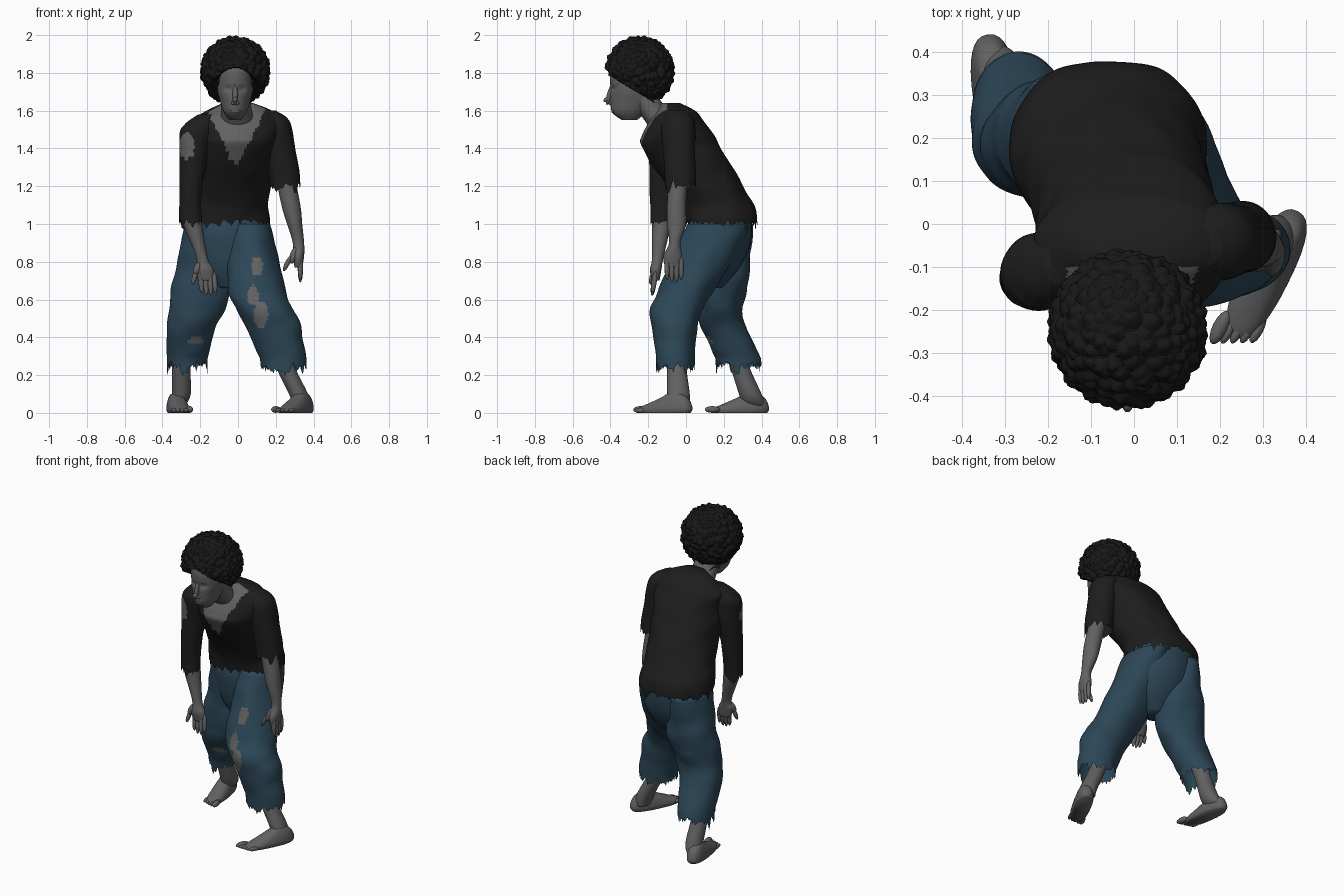
import bpy, bmesh, math, random
from mathutils import Vector, Matrix, noise

random.seed(4)
if "Cube" in bpy.data.objects:
    bpy.data.objects.remove(bpy.data.objects["Cube"], do_unlink=True)


def material(name, *colour):
    mat = bpy.data.materials.new(name)
    mat.use_nodes = True
    mat.diffuse_color = (*colour, 1)
    bsdf = next(n for n in mat.node_tree.nodes if n.type == "BSDF_PRINCIPLED")
    bsdf.inputs["Base Color"].default_value = (*colour, 1)
    bsdf.inputs["Roughness"].default_value = 0.9
    return mat


skin = material("grey skin", .12, .12, .12)
shirt = material("black cloth", .0125, .0125, .0125)
jeans = material("blue denim", .025, .062, .095)
curls = material("black hair", .009, .009, .009)


def finish(name, bm, mats, smooth=True, rule=None):
    bmesh.ops.recalc_face_normals(bm, faces=bm.faces)
    bm.normal_update()
    for face in bm.faces:
        face.smooth = smooth
        if rule:
            face.material_index = int(rule(face.calc_center_median(), face.normal))
    mesh = bpy.data.meshes.new(name)
    bm.to_mesh(mesh)
    bm.free()
    for mat in mats:
        mesh.materials.append(mat)
    ob = bpy.data.objects.new(name, mesh)
    bpy.context.scene.collection.objects.link(ob)
    return ob


def spline(keys, steps):
    """Smooth in-between rings through the key rings."""
    rings = []
    padded = [keys[0], *keys, keys[-1]]
    for window in zip(padded, padded[1:], padded[2:], padded[3:]):
        for step in range(steps):
            t = step / steps
            rings.append([b + t / 2 * (c - a + t * (2 * a - 5 * b + 4 * c - d
                          + t * (3 * (b - c) + d - a))) for a, b, c, d in zip(*window)])
    return rings + [keys[-1]]


def loft(name, keys, mats, sides=32, steps=5, yaw=0, box=1, jag=0, wrinkle=0, rule=None):
    """Skin level rings (x, y, z, rx, ry), top first, round where ry is left out.
    jag tears the open hem, wrinkle creases the cloth, box squares the outline."""
    bm = bmesh.new()
    rings = spline([key if len(key) > 4 else (*key, key[-1]) for key in keys], steps)
    turn = Matrix.Rotation(yaw, 3, "Z")
    rows = []
    for ring in rings:
        x, y, z, rx, ry = ring
        row = []
        for i in range(sides):
            angle = math.tau * i / sides
            c, s = math.cos(angle), math.sin(angle)
            offset = turn @ Vector((rx * math.copysign(abs(c) ** box, c),
                                    ry * math.copysign(abs(s) ** box, s), 0))
            point = Vector((x, y, z)) + offset
            point += offset * wrinkle * noise.noise(point * 9)
            if jag and ring is rings[-1]:
                point.z -= jag * (random.random() / 3 + abs(noise.noise(point * 22)))
            row.append(bm.verts.new(point))
        rows.append(row)
    for upper, lower in zip(rows, rows[1:]):
        for i in range(sides):
            j = (i + 1) % sides
            bm.faces.new((upper[i], lower[i], lower[j], upper[j]))
    bm.faces.new(rows[0])
    if not jag:
        bm.faces.new(rows[-1])
    return finish(name, bm, mats, rule=rule)


def beans(name, mat, parts):
    """Stretched round shapes, each from a start to an end with a radius."""
    bm = bmesh.new()
    for start, end, radius in parts:
        start, end = Vector(start), Vector(end)
        along = end - start
        matrix = (Matrix.Translation((start + end) / 2)
                  @ along.to_track_quat("Z", "Y").to_matrix().to_4x4()
                  @ Matrix.Diagonal((radius, radius, along.length / 2, 1)))
        bmesh.ops.create_uvsphere(bm, u_segments=12, v_segments=8, radius=1, matrix=matrix)
    return finish(name, bm, [mat])


def holes(*spots):
    """Rule for worn-through patches (x, z, rx, rz) on front-facing cloth."""
    def rule(centre, normal):
        rough = 1 + noise.noise(centre * 40) / 2
        return normal.y < 0 and any(
            ((centre.x - x) / rx) ** 2 + ((centre.z - z) / rz) ** 2 < rough
            for x, z, rx, rz in spots)
    return rule


def neckline(centre, normal):
    """Rule for the open V at the front of the shirt."""
    half = (centre.z - 1.29) / 2 + noise.noise(centre * 50) / 80
    return centre.y < -.1 and normal.y < .1 and abs(centre.x + .01) < half


# Shirt body and sleeves
loft("shirt_body", [(0, -.08, 1.64, .08, .05), (.01, -.05, 1.6, .17, .1),
     (0, -.05, 1.55, .23, .14), (0, -.04, 1.47, .22, .19), (-.01, -.02, 1.4, .21),
     (-.04, .1, 1.2, .21, .2), (-.06, .16, 1.1, .22, .2), (-.06, .18, 1.03, .23, .2)],
     [shirt, skin], sides=128, steps=9, box=.95, jag=.08, wrinkle=.05, rule=neckline)
loft("left_sleeve", [(.15, -.05, 1.6, .05), (.18, -.04, 1.56, .08), (.2, -.04, 1.49, .09),
     (.25, -.03, 1.24, .08)], [shirt], sides=40, jag=.09, wrinkle=.08)
loft("right_sleeve", [(-.16, -.09, 1.58, .05), (-.2, -.1, 1.53, .08), (-.22, -.11, 1.46, .09),
     (-.25, -.12, 1.2, .06, .07), (-.25, -.13, 1.03, .06)], [shirt, skin],
     sides=64, steps=14, jag=.07, wrinkle=.08, rule=holes((-.27, 1.41, .04, .07)))

# Arms, palms and fingers
loft("left_arm", [(.24, -.04, 1.3, .05), (.28, -.05, 1.1, .05), (.3, -.05, 1, .04, .05),
     (.32, -.06, .9, .03), (.32, -.07, .83, .03, .05), (.32, -.07, .77, .02, .04)], [skin])
loft("right_arm", [(-.25, -.13, 1.1, .05), (-.24, -.13, 1, .05), (-.19, -.15, .82, .03),
     (-.18, -.16, .76, .05, .03), (-.17, -.16, .7, .04, .02)], [skin])
thumbs = {"left": [((.31, -.08, .88), (.28, -.1, .79), .02), ((.28, -.1, .83), (.24, -.1, .75), .013)],
          "right": [((-.2, -.16, .8), (-.23, -.18, .73), .02),
                    ((-.22, -.17, .76), (-.24, -.19, .68), .013)]}
for side, knuckle, spread, curl in (("left", (.33, -.1, .83), (0, .025, 0), (0, 0, -.14)),
                                    ("right", (-.2, -.16, .75), (.024, 0, 0), (.01, -.02, -.13))):
    knuckle, spread, curl = Vector(knuckle), Vector(spread), Vector(curl)
    fingers = [(knuckle + spread * i, knuckle + spread * i + curl * reach, .014)
               for i, reach in enumerate((.9, 1, 1, .9))]
    beans(side + "_fingers", skin, fingers + thumbs[side])

# Trousers: seat and two torn legs
loft("trouser_seat", [(-.06, .2, 1.1, .19, .14), (-.06, .18, .98, .21, .17),
     (-.05, .17, .86, .2, .16), (-.05, .15, .75, .15, .12), (-.05, .13, .66, .06)], [jeans])
loft("left_trouser_leg", [(.06, .17, 1, .11, .17), (.07, .12, .88, .13, .17),
     (.1, 0, .65, .15), (.14, -.05, .55, .15, .14), (.19, -.06, .45, .15, .12),
     (.24, -.06, .28, .12, .1)], [jeans, skin], sides=96, steps=11, jag=.1, wrinkle=.07,
     rule=holes((.1, .78, .03, .05), (.08, .62, .03, .05), (.12, .52, .04, .07)))
loft("right_trouser_leg", [(-.17, .19, 1, .11, .16), (-.18, .2, .76, .15, .14),
     (-.2, .19, .65, .16, .13), (-.22, .18, .55, .15, .12), (-.25, .2, .45, .13, .12),
     (-.27, .28, .28, .11, .12)], [jeans, skin], sides=96, steps=11, jag=.1, wrinkle=.07,
     rule=holes((-.22, .38, .04, .02)))

# Shins
loft("left_shin", [(.22, -.05, .42, .06), (.24, -.05, .27, .05), (.32, -.04, .1, .05, .06),
     (.33, -.04, .04, .04, .06)], [skin])
loft("right_shin", [(-.28, .24, .42, .06), (-.3, .28, .26, .05), (-.3, .34, .1, .05, .06),
     (-.32, .36, .04, .04, .06)], [skin])


# Bare feet: stacked soles from heel to toe, plus five toes
def foot(side, heel, toe, inner):
    heel, toe = Vector((*heel, 0)), Vector((*toe, 0))
    length = toe - heel
    yaw = math.atan2(length.y, length.x) - math.pi / 2
    across = Vector((math.cos(yaw), math.sin(yaw), 0)) * inner
    keys = []
    for back, front, width, z in ((.15, .4, .03, .1), (.07, .5, .04, .08), (.02, .7, .05, .05),
                                  (0, .9, .055, .02), (.03, .9, .05, 0)):
        middle = heel + length * (back + front) / 2
        keys.append((middle.x, middle.y, z, width, length.length * (front - back) / 2))
    loft(side + "_foot", keys, [skin], yaw=yaw, box=.8)
    toes = []
    for i in range(5):
        radius = .013 if i else .018
        base = heel + across * (.04 - .02 * i) + Vector((0, 0, radius))
        toes.append((base + length * (.78 - .02 * i), base + length * (1.02 - .03 * i), radius))
    beans(side + "_toes", skin, toes)


foot("left", (.38, .03), (.22, -.29), 1)
foot("right", (-.34, .44), (-.29, .1), -1)

# Neck and head, with pressed-in eye sockets
middle = -.015
loft("neck", [(middle, -.25, 1.7, .08), (-.01, -.19, 1.62, .08), (0, -.12, 1.52, .09, .08),
     (0, -.09, 1.46, .09, .07)], [skin])
head = loft("head", [(middle, y, z, rx, ry) for y, z, rx, ry in (
     (-.26, 1.89, .07, .09), (-.27, 1.81, .09, .13), (-.27, 1.72, .095, .13),
     (-.28, 1.65, .08, .12), (-.3, 1.59, .06, .09), (-.3, 1.55, .03, .04))],
     [skin], sides=64, steps=8, box=.95)
for vert in head.data.vertices:
    if vert.co.y < -.3:
        dx, dz = abs(vert.co.x - middle) - .037, vert.co.z - 1.715
        vert.co.y += .014 * math.exp(-(dx / .02) ** 2 - (dz / .013) ** 2)

# Nose, lips, brows and nostrils
face = [((middle, -.39, 1.74), (middle, -.42, 1.63), .014),
        ((middle, -.4, 1.67), (middle, -.436, 1.65), .013)]
face += [((middle - .03, -.385, z), (middle + .03, -.385, z), .01) for z in (1.612, 1.597)]
for side in (-1, 1):
    face += [((middle, -.4, 1.74), (middle + side * .07, -.36, 1.74), .011),
             ((middle, -.39, 1.64), (middle + side * .02, -.41, 1.64), .01)]
beans("face_features", skin, face)

# Round curly hair, cut away around the face
bm = bmesh.new()
bmesh.ops.create_icosphere(bm, subdivisions=6, radius=.17)
for vert in bm.verts:
    near = noise.voronoi(vert.co * 32)[0][0]
    point = vert.co + vert.normal * .024 * (1 - near) + Vector((middle, -.245, 1.81))
    rough = near / 80
    if point.z < 1.79:
        point.y = max(point.y, -.42 + (1.79 - point.z) * 1.7 + rough)
    if math.hypot(point.x - middle, point.z - 1.72) < .105:
        point.y = max(point.y, -.34 + rough)
    vert.co = point
finish("curly_hair", bm, [curls], smooth=False)
